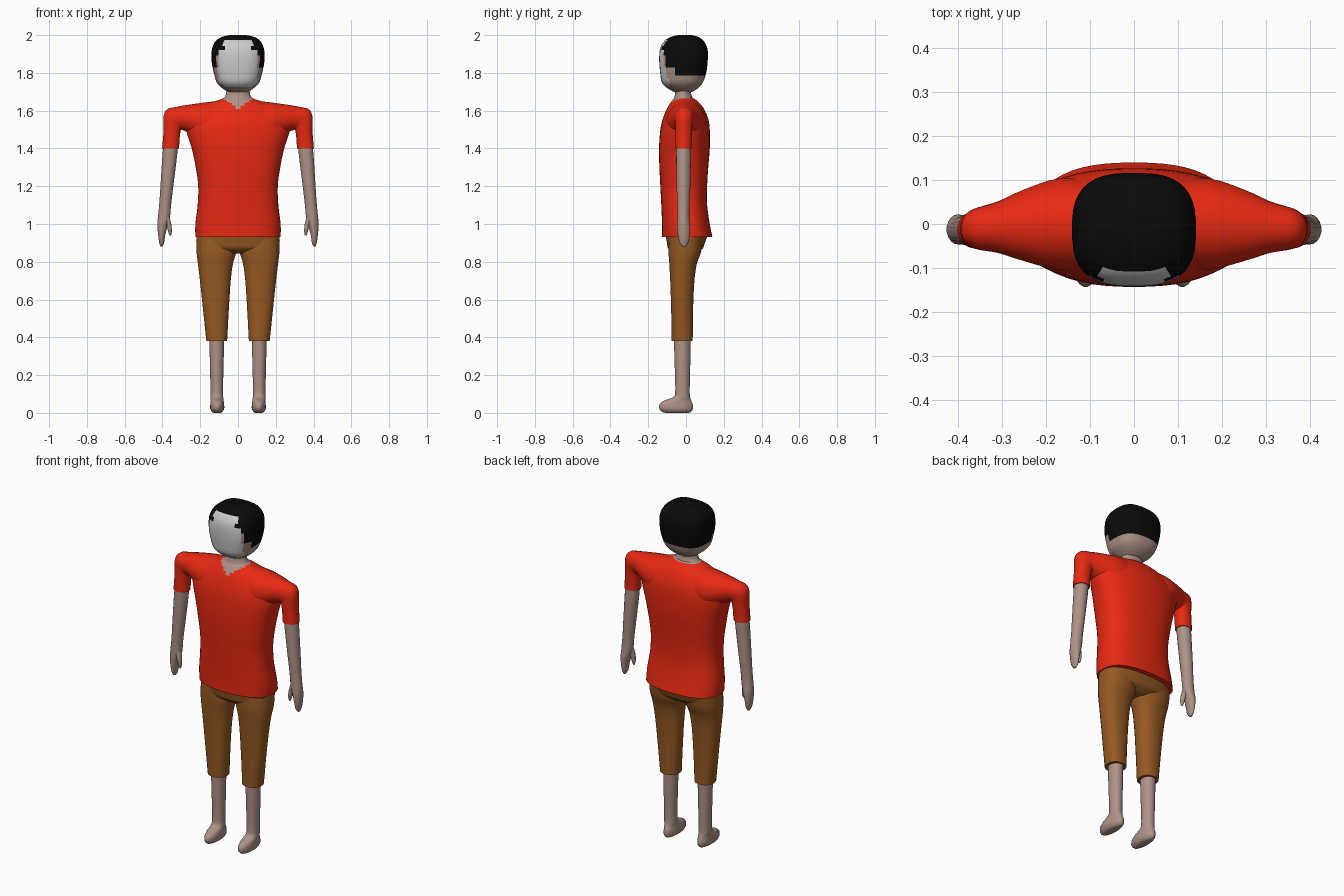
import bpy, bmesh, math

COLOURS = {
    "skin": (0.42, 0.29, 0.24), "shirt_red": (0.80, 0.022, 0.006),
    "shorts_brown": (0.30, 0.10, 0.016), "hair_black": (0.003, 0.003, 0.003),
    "face_grey": (0.60, 0.60, 0.60)}
MATS = {}
for name, rgb in COLOURS.items():
    MATS[name] = bpy.data.materials.new(name)
    MATS[name].diffuse_color = (*rgb, 1)


def ring(x, y, z, tilt, ru, rv, n, segs):
    """Superellipse ring, tilted about the y axis."""
    pts = []
    for i in range(segs):
        a = 2 * math.pi * (i + 0.5) / segs
        c, s = math.cos(a), math.sin(a)
        u = math.copysign(abs(c) ** (2 / n), c) * ru
        v = math.copysign(abs(s) ** (2 / n), s) * rv
        pts.append((x + u * math.cos(tilt), y + v, z + u * math.sin(tilt)))
    return pts


def smooth_keys(keys, steps):
    """Catmull-Rom interpolation between the key sections."""
    out = []
    for i in range(len(keys) - 1):
        p0, p1 = keys[max(i - 1, 0)], keys[i]
        p2, p3 = keys[i + 1], keys[min(i + 2, len(keys) - 1)]
        for k in range(steps):
            t = k / steps
            out.append([0.5 * (2 * b + (c - a) * t + (2 * a - 5 * b + 4 * c - d) * t * t
                               + (3 * b - a - 3 * c + d) * t ** 3)
                        for a, b, c, d in zip(p0, p1, p2, p3)])
    out.append(list(keys[-1]))
    return out


def loft(name, keys, mats, segs=24, steps=3, mirror=False, rule=None):
    bm = bmesh.new()
    rows = [[bm.verts.new(p) for p in ring(*k, segs)] for k in smooth_keys(keys, steps)]
    for a, b in zip(rows, rows[1:]):
        for i in range(segs):
            j = (i + 1) % segs
            bm.faces.new((a[i], a[j], b[j], b[i]))
    bm.faces.new(rows[0])
    bm.faces.new(rows[-1])
    bmesh.ops.recalc_face_normals(bm, faces=bm.faces)
    if rule:
        for f in bm.faces:
            f.material_index = rule(f.calc_center_median())
    me = bpy.data.meshes.new(name)
    bm.to_mesh(me)
    bm.free()
    for m in mats:
        me.materials.append(MATS[m])
    ob = bpy.data.objects.new(name, me)
    bpy.context.collection.objects.link(ob)
    bpy.ops.object.select_all(action='DESELECT')
    ob.select_set(True)
    bpy.context.view_layer.objects.active = ob
    bpy.ops.object.shade_smooth_by_angle(angle=math.radians(40))
    if mirror:
        ob.modifiers.new("mirror", 'MIRROR')
    return ob


def box_key(z, x0, x1, y0, y1, n=2.0):
    """Level section given by its x and y limits."""
    return ((x0 + x1) / 2, (y0 + y1) / 2, z, 0, (x1 - x0) / 2, (y1 - y0) / 2, n)


def wide(z, hw, y0, y1, n=2.0):
    """Level section centred on x = 0."""
    return box_key(z, -hw, hw, y0, y1, n)


# head, with hair and face painted by region
def head_colour(c):
    x, y, z = abs(c.x), c.y, c.z
    if y < -0.085 and z > 1.725 and ((x < 0.105 and z < 1.92) or (x < 0.075 and z < 1.972)):
        return 2
    if z > 1.89 or (y > -0.06 and z > 1.78) or (y > -0.105 and z > 1.83):
        return 1
    return 0


loft("head", [
    wide(1.70, 0.055, -0.065, 0.035), wide(1.72, 0.085, -0.10, 0.065, 2.3),
    wide(1.75, 0.113, -0.128, 0.09, 2.6), wide(1.80, 0.128, -0.137, 0.107, 2.8),
    wide(1.86, 0.140, -0.142, 0.115, 2.8), wide(1.92, 0.139, -0.139, 0.115, 2.8),
    wide(1.96, 0.125, -0.122, 0.10, 2.8), wide(1.985, 0.098, -0.092, 0.075, 2.7),
    wide(1.998, 0.058, -0.052, 0.04, 2.4), wide(2.0, 0.015, -0.02, 0.005)],
    ["skin", "hair_black", "face_grey"], segs=40, steps=4, rule=head_colour)

# neck
loft("neck", [
    wide(1.62, 0.085, -0.075, 0.045), wide(1.66, 0.078, -0.066, 0.038),
    wide(1.69, 0.063, -0.058, 0.028), wide(1.74, 0.065, -0.058, 0.03)], ["skin"])

# shirt body with a notched collar
def collar(c):
    if c.z > 1.663:
        return 1
    return 1 if c.y < 0 and abs(c.x) < (c.z - 1.607) * 1.4 else 0


loft("shirt_body", [
    wide(0.93, 0.226, -0.127, 0.140, 2.5), wide(1.0, 0.226, -0.127, 0.126, 2.5),
    wide(1.1, 0.214, -0.131, 0.112, 2.5), wide(1.2, 0.211, -0.136, 0.112, 2.5),
    wide(1.3, 0.224, -0.141, 0.118, 2.5), wide(1.4, 0.245, -0.143, 0.126, 2.4),
    wide(1.5, 0.275, -0.136, 0.126, 2.2), wide(1.56, 0.265, -0.122, 0.117, 2.1),
    wide(1.61, 0.215, -0.102, 0.095), wide(1.64, 0.155, -0.084, 0.072),
    wide(1.66, 0.092, -0.069, 0.048), wide(1.672, 0.068, -0.058, 0.03)],
    ["shirt_red", "skin"], segs=48, steps=4, rule=collar)

# shoulders bending down into the sleeves
R = math.radians
loft("sleeve", [
    (0.08, 0.0, 1.54, R(90), 0.115, 0.10, 2), (0.17, 0.0, 1.54, R(90), 0.105, 0.105, 2),
    (0.25, -0.003, 1.552, R(84), 0.081, 0.082, 2),
    (0.305, -0.007, 1.557, R(72), 0.067, 0.06, 2),
    (0.342, -0.010, 1.549, R(50), 0.066, 0.05, 2.2),
    (0.349, -0.012, 1.50, R(12), 0.046, 0.045, 2.2),
    (0.357, -0.013, 1.40, 0, 0.045, 0.043, 2.2)],
    ["shirt_red"], mirror=True)

# bare arm and hand
loft("arm", [
    box_key(1.43, 0.317, 0.394, -0.052, 0.026), box_key(1.36, 0.322, 0.401, -0.052, 0.026),
    box_key(1.2, 0.342, 0.411, -0.050, 0.023), box_key(1.1, 0.354, 0.418, -0.046, 0.018),
    box_key(1.03, 0.360, 0.425, -0.046, 0.018), box_key(0.99, 0.372, 0.427, -0.047, 0.022),
    box_key(0.94, 0.385, 0.423, -0.043, 0.020), box_key(0.90, 0.391, 0.417, -0.034, 0.012),
    box_key(0.88, 0.400, 0.410, -0.018, 0.0)], ["skin"], segs=18, mirror=True)
loft("thumb", [
    box_key(1.05, 0.366, 0.398, -0.04, 0.0), box_key(1.0, 0.353, 0.380, -0.042, -0.008),
    box_key(0.96, 0.350, 0.370, -0.040, -0.014), box_key(0.938, 0.354, 0.363, -0.031, -0.022)],
    ["skin"], segs=12, mirror=True)

# shorts: hips and two legs
loft("shorts_hips", [
    wide(0.94, 0.220, -0.108, 0.115, 2.4), wide(0.90, 0.221, -0.101, 0.10, 2.4),
    wide(0.87, 0.205, -0.094, 0.088, 2.2), wide(0.845, 0.13, -0.06, 0.05)],
    ["shorts_brown"], segs=36)
loft("shorts_leg", [
    box_key(0.92, 0.0, 0.221, -0.09, 0.09, 2.3), box_key(0.85, 0.008, 0.220, -0.093, 0.080, 2.3),
    box_key(0.79, 0.026, 0.213, -0.089, 0.058, 2.3), box_key(0.70, 0.038, 0.202, -0.084, 0.045, 2.3),
    box_key(0.55, 0.048, 0.186, -0.079, 0.038, 2.3), box_key(0.38, 0.057, 0.168, -0.076, 0.036, 2.3)],
    ["shorts_brown"], mirror=True)

# shin and foot
loft("lower_leg", [
    box_key(0.42, 0.073, 0.152, -0.064, 0.026), box_key(0.30, 0.075, 0.150, -0.062, 0.024),
    box_key(0.13, 0.079, 0.146, -0.057, 0.020), box_key(0.085, 0.078, 0.146, -0.066, 0.022),
    box_key(0.066, 0.076, 0.146, -0.115, 0.028), box_key(0.045, 0.073, 0.147, -0.141, 0.036),
    box_key(0.022, 0.073, 0.147, -0.142, 0.037), box_key(0.006, 0.082, 0.138, -0.128, 0.028),
    box_key(0.0, 0.092, 0.128, -0.11, 0.014)], ["skin"], mirror=True)
